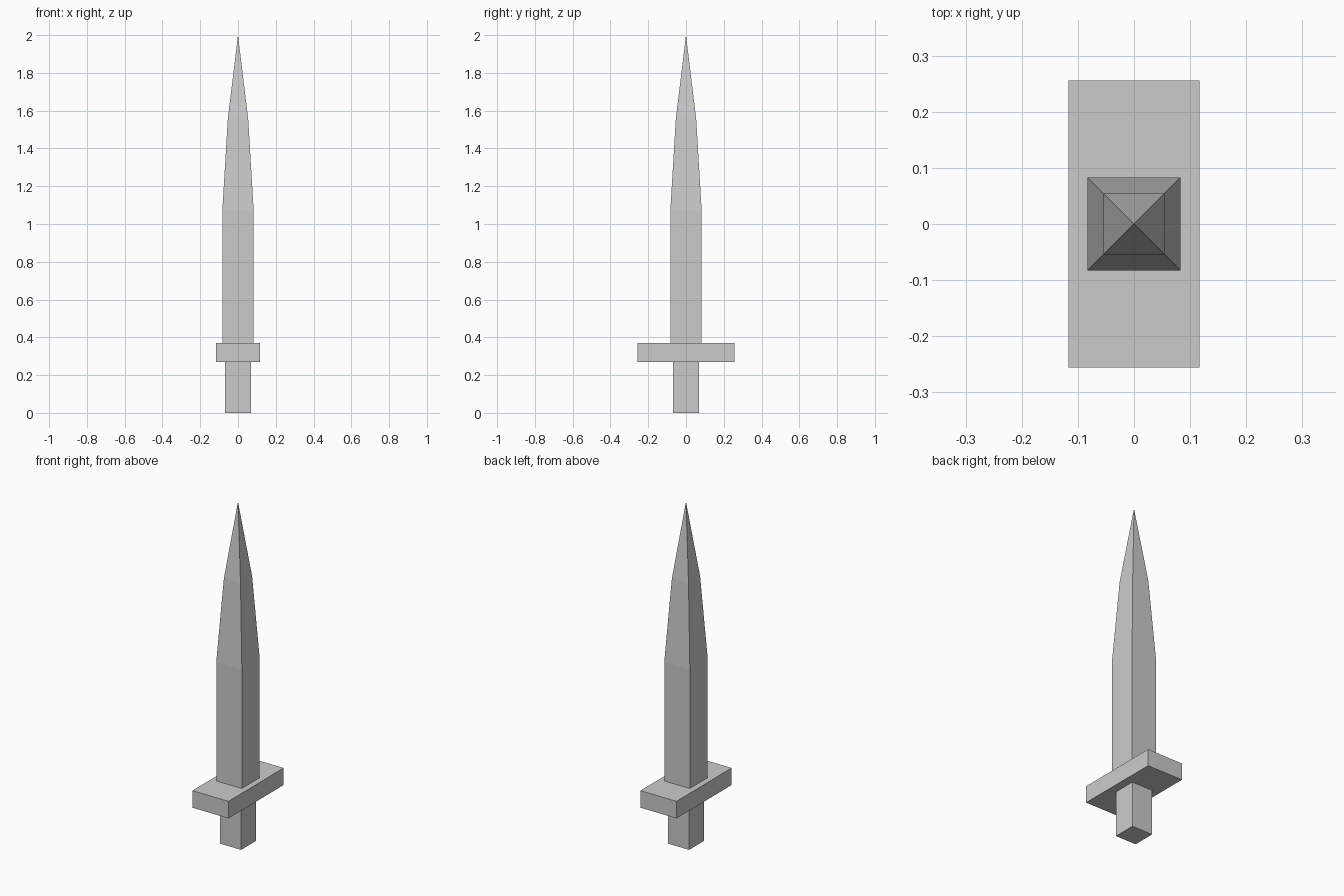
import bpy
import bmesh

if "Cube" in bpy.data.objects:
    bpy.data.objects.remove(bpy.data.objects["Cube"])


def loft(name, sections, tip=None):
    """Flat-faced solid through rectangles (half_x, half_y, z), optionally ending in a point."""
    bm = bmesh.new()
    rings = [[bm.verts.new((sx * hx, sy * hy, z))
              for sx, sy in ((-1, -1), (1, -1), (1, 1), (-1, 1))]
             for hx, hy, z in sections]
    bm.faces.new(rings[0][::-1])
    for low, high in zip(rings, rings[1:]):
        for i in range(4):
            j = (i + 1) % 4
            bm.faces.new((low[i], low[j], high[j], high[i]))
    top = rings[-1]
    if tip is None:
        bm.faces.new(top)
    else:
        point = bm.verts.new((0, 0, tip))
        for i in range(4):
            bm.faces.new((top[i], top[(i + 1) % 4], point))
    bmesh.ops.recalc_face_normals(bm, faces=bm.faces)
    mesh = bpy.data.meshes.new(name)
    bm.to_mesh(mesh)
    bm.free()
    obj = bpy.data.objects.new(name, mesh)
    bpy.context.collection.objects.link(obj)
    return obj


# Square grip
loft("handle", [(0.068, 0.068, 0.0), (0.068, 0.068, 0.27)])

# Crossguard, long along y
loft("crossguard", [(0.117, 0.256, 0.27), (0.117, 0.256, 0.37)])

# Square blade tapering in two stages to a point
loft("blade", [(0.083, 0.083, 0.37), (0.083, 0.083, 1.07), (0.054, 0.054, 1.555)], tip=2.0)
